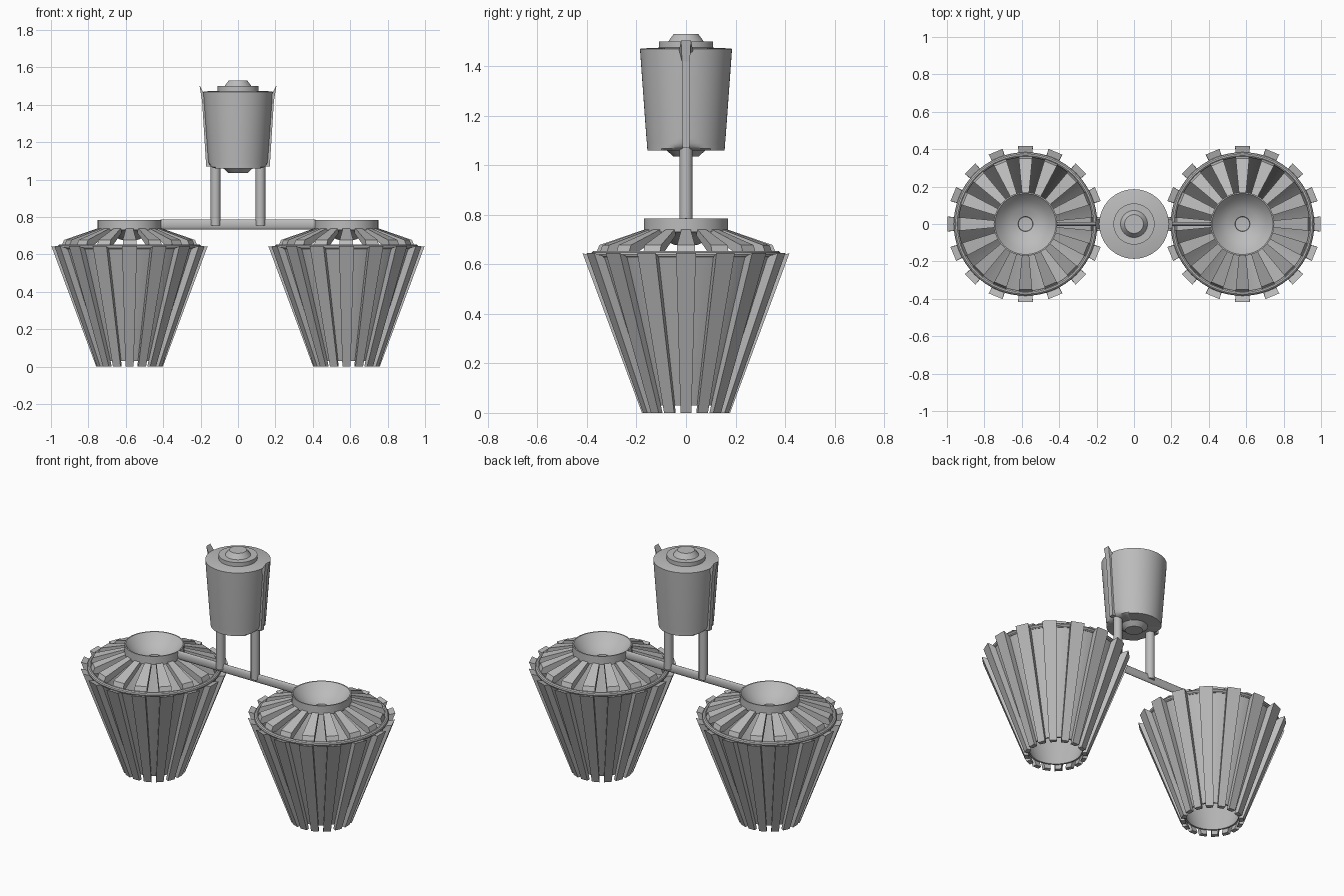
import bpy, bmesh, math
from mathutils import Matrix, Vector

if "Cube" in bpy.data.objects:
    bpy.data.objects.remove(bpy.data.objects["Cube"])

grey = bpy.data.materials.new("satin_grey")
grey.diffuse_color = (0.5, 0.5, 0.5, 1)
grey.use_nodes = True
grey.node_tree.nodes["Principled BSDF"].inputs["Base Color"].default_value = grey.diffuse_color


def finish(name, bm, x=0.0, smooth=True):
    bmesh.ops.remove_doubles(bm, verts=bm.verts, dist=0.0002)
    bmesh.ops.recalc_face_normals(bm, faces=bm.faces)
    me = bpy.data.meshes.new(name)
    bm.to_mesh(me)
    bm.free()
    me.materials.append(grey)
    ob = bpy.data.objects.new(name, me)
    ob.location.x = x
    bpy.context.collection.objects.link(ob)
    if smooth:
        bpy.ops.object.select_all(action='DESELECT')
        ob.select_set(True)
        bpy.context.view_layer.objects.active = ob
        bpy.ops.object.shade_smooth_by_angle(angle=math.radians(35))
    return ob


def lathe(profile, closed=False, steps=64):
    """Spin (radius, z) points around the z axis."""
    bm = bmesh.new()
    vs = [bm.verts.new((r, 0, z)) for r, z in profile]
    es = [bm.edges.new(p) for p in zip(vs, vs[1:])]
    if closed:
        es.append(bm.edges.new((vs[-1], vs[0])))
    bmesh.ops.spin(bm, geom=vs + es, axis=(0, 0, 1), cent=(0, 0, 0),
                   angle=math.tau, steps=steps)
    return bm


def radial_prisms(section, count):
    """Repeat a tapered bar; section is a loop of (radius, z, half_width)."""
    bm = bmesh.new()
    n = len(section)
    for k in range(count):
        turn = Matrix.Rotation(math.tau * k / count, 3, 'Z')
        sides = [[bm.verts.new(turn @ Vector((r, s * w, z))) for r, z, w in section]
                 for s in (-1, 1)]
        bm.faces.new(sides[0])
        bm.faces.new(sides[1])
        for i in range(n):
            j = (i + 1) % n
            bm.faces.new((sides[0][i], sides[0][j], sides[1][j], sides[1][i]))
    return bm


def rod(name, a, b, rx, ry):
    """Straight rod between two points with an elliptical section."""
    a, b = Vector(a), Vector(b)
    bm = bmesh.new()
    rot = (b - a).to_track_quat('Z', 'Y').to_matrix().to_4x4()
    bmesh.ops.create_cone(bm, cap_ends=True, segments=24, radius1=1, radius2=1,
                          depth=(b - a).length,
                          matrix=Matrix.Translation((a + b) / 2) @ rot @ Matrix.Diagonal((rx, ry, 1, 1)))
    return finish(name, bm)


# Two ribbed shades
for side, x in (("left", -0.58), ("right", 0.58)):
    finish(side + "_shade_shell", lathe([(0.158, 0.03), (0.375, 0.635),
                                         (0.365, 0.635), (0.148, 0.03)], True), x)
    finish(side + "_shade_ribs", radial_prisms(
        [(0.152, 0, 0.018), (0.178, 0, 0.022), (0.418, 0.645, 0.04), (0.37, 0.632, 0.034)], 16), x, False)
    ring = [(0.37 + 0.014 * math.cos(math.tau * i / 10),
             0.64 + 0.014 * math.sin(math.tau * i / 10)) for i in range(10)]
    finish(side + "_rim_ring", lathe(ring, True), x)
    # Sloping fins between the collar and the rim
    finish(side + "_top_fins", radial_prisms(
        [(0.155, 0.715, 0.018), (0.155, 0.745, 0.018), (0.35, 0.678, 0.036), (0.365, 0.64, 0.036),
         (0.33, 0.64, 0.034)], 16), x, False)
    # Collar with a dished cup and small centre hole
    finish(side + "_collar_cup", lathe(
        [(0.17, 0.73), (0.17, 0.785), (0.163, 0.785), (0.13, 0.745), (0.085, 0.715), (0.04, 0.70),
         (0.038, 0.685), (0.0, 0.68), (0.0, 0.67), (0.05, 0.68), (0.10, 0.705), (0.15, 0.73)], True), x)

# Crossbar and uprights
rod("crossbar", (-0.415, 0, 0.761), (0.415, 0, 0.761), 0.011, 0.027)
for side, x in (("left", -0.12), ("right", 0.12)):
    rod(side + "_upright", (x, 0, 0.755), (x, 0, 1.12), 0.026, 0.026)

# Tapered mount body, its lower corners rounded off on both sides
bm = lathe([(0, 1.06), (0.156, 1.06), (0.1565, 1.067), (0.157, 1.077), (0.158, 1.09),
            (0.16, 1.11), (0.186, 1.47), (0.18, 1.472), (0, 1.48)])
for v in bm.verts:
    if v.co.z < 1.11:
        t = (1.11 - v.co.z) / 0.05
        lim = 0.12 + 0.04 * math.sqrt(max(0, 1 - t * t))
        v.co.x = max(-lim, min(lim, v.co.x))
finish("mount_body", bm)

# Rounded underside and stepped top cap
finish("mount_underside", lathe([(0, 1.035), (0.05, 1.035), (0.078, 1.06), (0.08, 1.08)]))
finish("mount_cap", lathe([(0.11, 1.465), (0.11, 1.5), (0.072, 1.5), (0.05, 1.53), (0, 1.53)]))

# Upright seam strips with flared tips
finish("seam_strips", radial_prisms(
    [(0.14, 1.07, 0.014), (0.17, 1.07, 0.014), (0.192, 1.42, 0.016),
     (0.206, 1.505, 0.02), (0.185, 1.465, 0.028), (0.17, 1.42, 0.016)], 2), 0, False)
